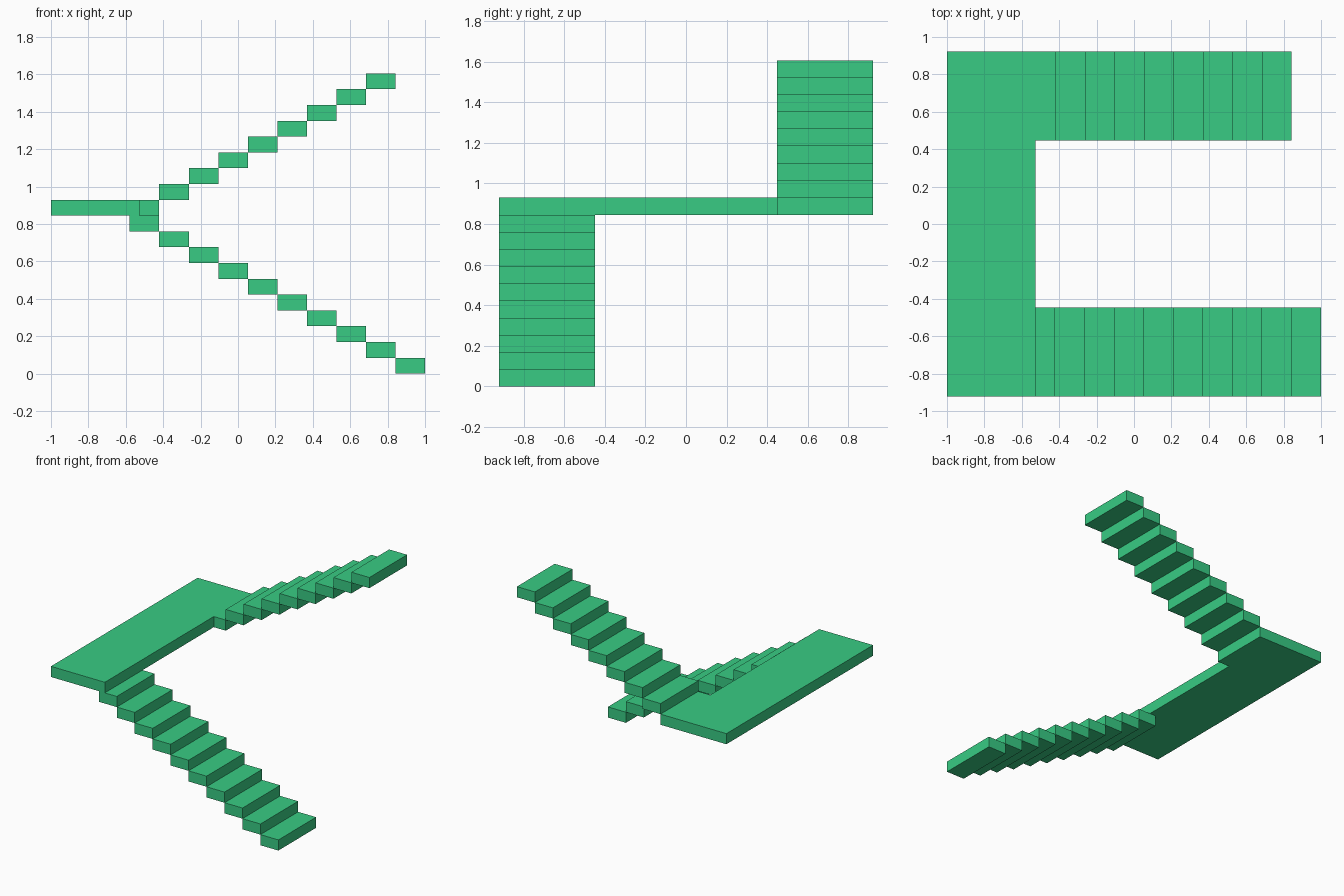
import bpy, bmesh

if "Cube" in bpy.data.objects:
    bpy.data.objects.remove(bpy.data.objects["Cube"])

TREAD = 3 / 19        # step depth
RISE = 0.0845         # step height
WIDTH = 3 * TREAD     # flight and landing width
Y = 0.921             # outer side of both flights
LOWER, UPPER = 10, 8  # step counts

green = bpy.data.materials.new("green")
green.diffuse_color = (0.04, 0.6, 0.23, 1)
green.use_nodes = True
green.node_tree.nodes["Principled BSDF"].inputs["Base Color"].default_value = green.diffuse_color


def slab(name, outline, z):
    """Extrude a flat outline upward by one rise."""
    bm = bmesh.new()
    face = bm.faces.new([bm.verts.new((x, y, z)) for x, y in outline])
    top = bmesh.ops.extrude_face_region(bm, geom=[face])["geom"]
    bmesh.ops.translate(bm, vec=(0, 0, RISE),
                        verts=[v for v in top if isinstance(v, bmesh.types.BMVert)])
    bmesh.ops.recalc_face_normals(bm, faces=bm.faces)
    mesh = bpy.data.meshes.new(name)
    bm.to_mesh(mesh)
    bm.free()
    mesh.materials.append(green)
    obj = bpy.data.objects.new(name, mesh)
    bpy.context.collection.objects.link(obj)
    return obj


def step(name, x, y, z):
    return slab(name, [(x, y), (x + TREAD, y), (x + TREAD, y + WIDTH), (x, y + WIDTH)], z)


# Lower flight climbs toward -x along the front
for i in range(LOWER):
    step(f"lower_step_{i + 1}", 1 - (i + 1) * TREAD, -Y, i * RISE)

# Landing, with the flush first tread of the upper flight
edge = -1 + WIDTH
turn = 1 - (LOWER - 1) * TREAD
landing_z = LOWER * RISE
slab("landing", [(-1, -Y), (edge, -Y), (edge, Y - WIDTH),
                 (turn, Y - WIDTH), (turn, Y), (-1, Y)], landing_z)

# Upper flight climbs back toward +x along the rear
for i in range(UPPER):
    step(f"upper_step_{i + 1}", turn + i * TREAD, Y - WIDTH, landing_z + (i + 1) * RISE)
